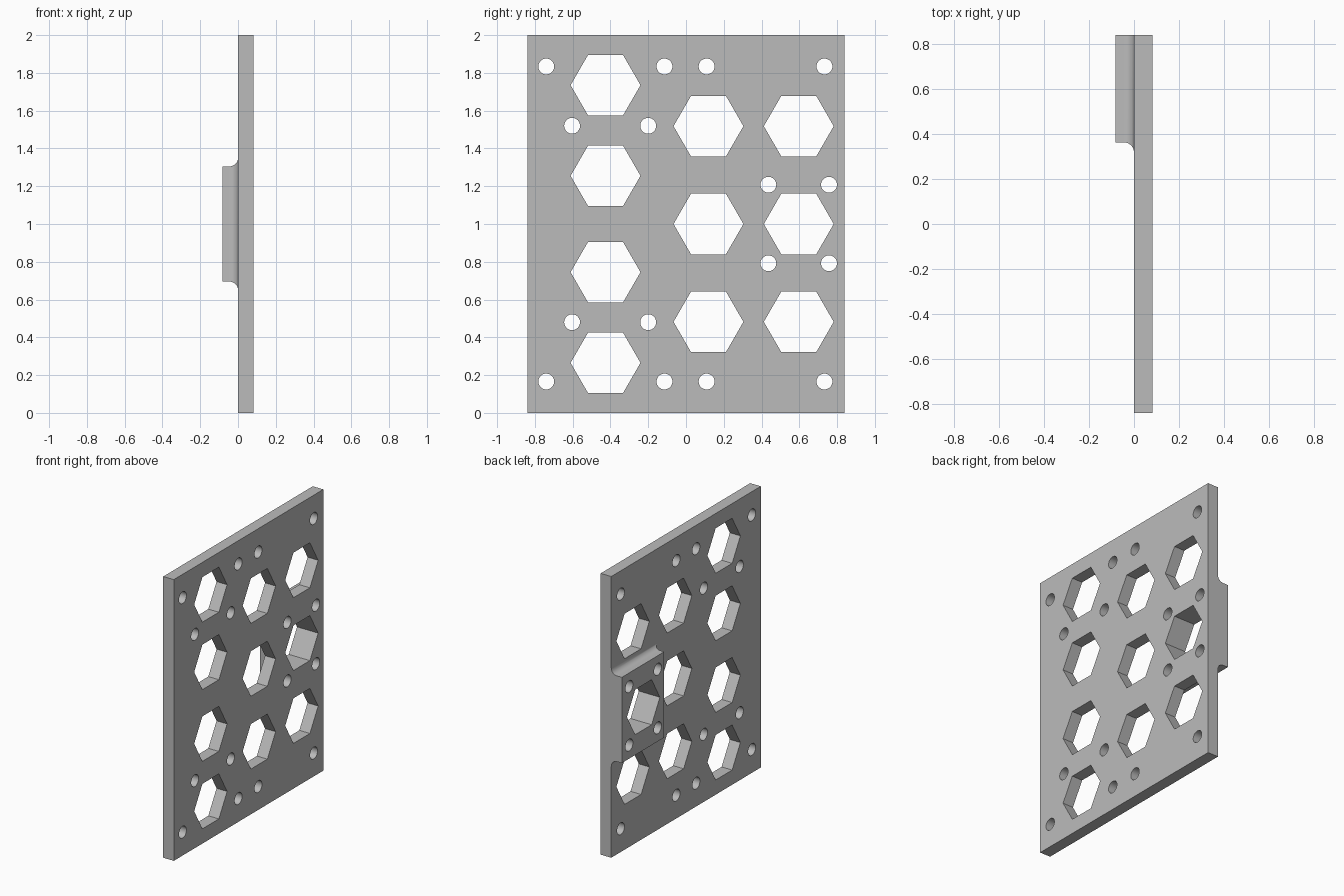
import bpy, bmesh
from math import pi, sin, cos

if "Cube" in bpy.data.objects:
    bpy.data.objects.remove(bpy.data.objects["Cube"], do_unlink=True)

THICK, HALF_W, HEIGHT = 0.083, 0.84, 2.0
HEX_R, HOLE_R = 0.185, 0.042
PAD_Y, PAD_HALF, FILLET = 0.363, 0.305, 0.045

grey = bpy.data.materials.new("plain_grey")
grey.use_nodes = True
grey.diffuse_color = (0.5, 0.5, 0.5, 1)
grey.node_tree.nodes["Principled BSDF"].inputs["Base Color"].default_value = (0.5, 0.5, 0.5, 1)


def loft(name, rings):
    """Closed solid through a list of equal-length rings of points."""
    bm = bmesh.new()
    loops = [[bm.verts.new(p) for p in ring] for ring in rings]
    for a, b in zip(loops, loops[1:]):
        n = len(a)
        for i in range(n):
            j = (i + 1) % n
            bm.faces.new((a[i], a[j], b[j], b[i]))
    bm.faces.new(loops[0])
    bm.faces.new(loops[-1])
    bmesh.ops.recalc_face_normals(bm, faces=bm.faces)
    mesh = bpy.data.meshes.new(name)
    bm.to_mesh(mesh)
    bm.free()
    mesh.materials.append(grey)
    obj = bpy.data.objects.new(name, mesh)
    bpy.context.collection.objects.link(obj)
    return obj


def rect(x, y0, y1, z0, z1):
    return [(x, y0, z0), (x, y1, z0), (x, y1, z1), (x, y0, z1)]


def prism(y, z, radius, sides):
    """Cutter running through the full depth along x."""
    angles = [2 * pi * i / sides for i in range(sides)]
    return loft("hole_cutter", [[(x, y + radius * cos(a), z + radius * sin(a))
                                 for a in angles] for x in (-0.2, 0.2)])


def boolean(target, tool, operation):
    mod = target.modifiers.new("cut", 'BOOLEAN')
    mod.operation, mod.object, mod.solver = operation, tool, 'EXACT'
    bpy.context.view_layer.objects.active = target
    bpy.ops.object.modifier_apply(modifier=mod.name)
    bpy.data.objects.remove(tool, do_unlink=True)


# Flat plate
plate = loft("perforated_plate", [rect(x, -HALF_W, HALF_W, 0, HEIGHT) for x in (0, THICK)])

# Raised pad with a concave fillet flaring into the plate
profile = [(-THICK, 0)]
for i in range(9):
    t = pi / 2 * i / 8
    profile.append((-FILLET + FILLET * sin(t), FILLET * (1 - cos(t))))
profile.append((THICK / 2, FILLET))
pad = loft("raised_pad", [rect(x, PAD_Y - o, HALF_W, 1 - PAD_HALF - o, 1 + PAD_HALF + o)
                          for x, o in profile])
boolean(plate, pad, 'UNION')

# Hexagonal windows: one column of four, two columns of three
windows = [(-0.426, 1 + d) for d in (-0.735, -0.255, 0.255, 0.735)]
windows += [(y, 1 + d) for y in (0.119, 0.597) for d in (-0.518, 0, 0.518)]

# Round screw holes, mirrored about mid height
holes = []
for s in (-1, 1):
    holes += [(y, 1 + s * 0.834) for y in (-0.74, -0.114, 0.109, 0.733)]
    holes += [(y, 1 + s * 0.52) for y in (-0.603, -0.2)]
    holes += [(y, 1 + s * 0.208) for y in (0.436, 0.757)]

for y, z in windows:
    boolean(plate, prism(y, z, HEX_R, 6), 'DIFFERENCE')
for y, z in holes:
    boolean(plate, prism(y, z, HOLE_R, 32), 'DIFFERENCE')

# Smooth round walls, keep the edges crisp
bpy.ops.object.select_all(action='DESELECT')
plate.select_set(True)
bpy.context.view_layer.objects.active = plate
bpy.ops.object.shade_smooth_by_angle(angle=pi / 6)
